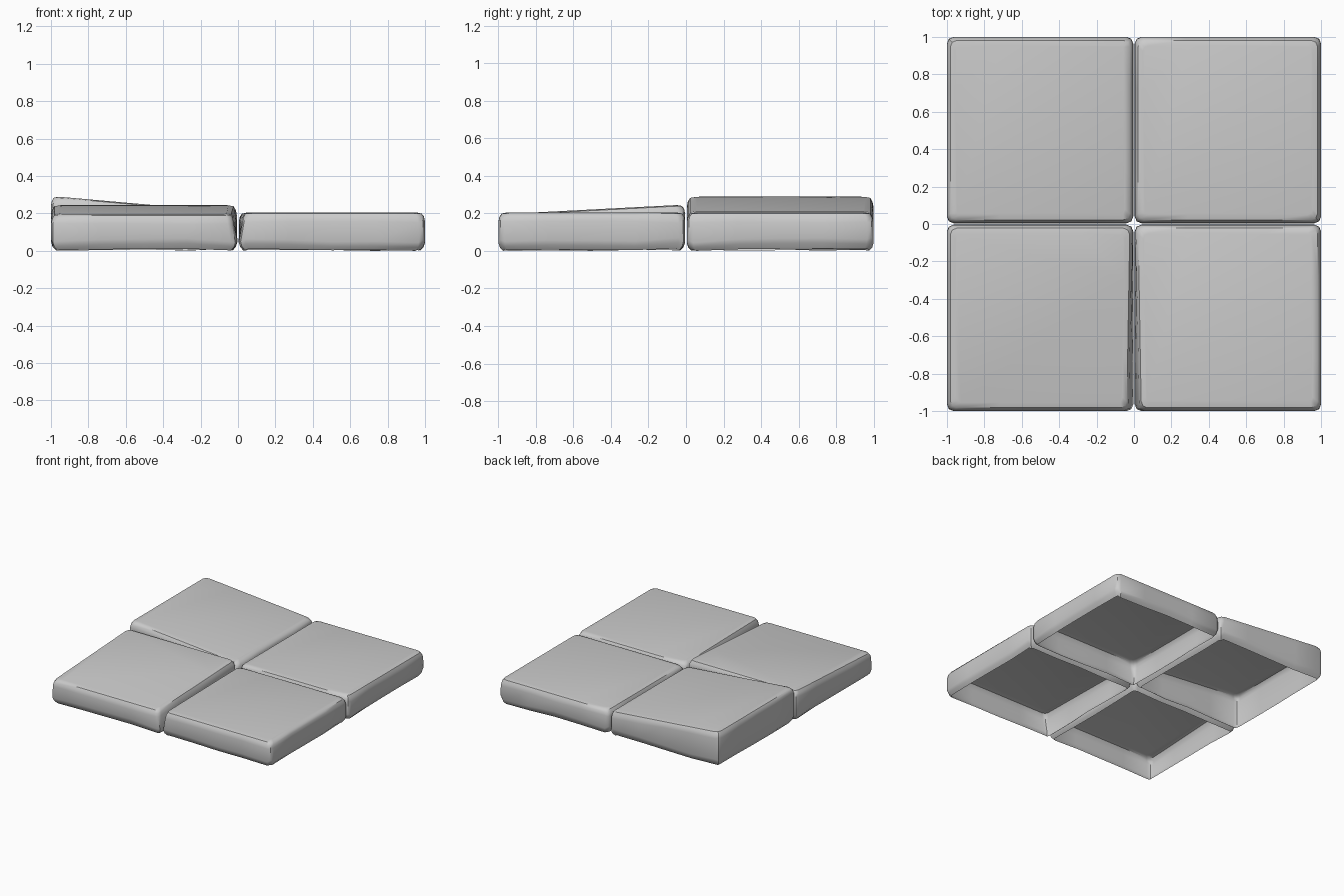
import bpy, bmesh, math, random

if "Cube" in bpy.data.objects:
    bpy.data.objects.remove(bpy.data.objects["Cube"])

random.seed(4)


def outline(x0, x1, y0, y1, inset, corner):
    """Chamfer-rounded rectangle with three extra points along each side."""
    x0, x1, y0, y1 = x0 + inset, x1 - inset, y0 + inset, y1 - inset
    pts = []
    corners = [(x1, y0, -90), (x1, y1, 0), (x0, y1, 90), (x0, y0, 180)]
    arcs = []
    for cx, cy, start in corners:
        ox = cx - math.copysign(corner, cx - (x0 + x1) / 2)
        oy = cy - math.copysign(corner, cy - (y0 + y1) / 2)
        arcs.append([(ox + corner * math.cos(math.radians(start + a)),
                      oy + corner * math.sin(math.radians(start + a))) for a in (0, 45, 90)])
    for i, arc in enumerate(arcs):
        pts += arc
        a, b = arc[-1], arcs[(i + 1) % 4][0]
        pts += [(a[0] + (b[0] - a[0]) * t, a[1] + (b[1] - a[1]) * t) for t in (0.25, 0.5, 0.75)]
    return pts


def slab(name, bounds, top, worn=None):
    """Hollow paving slab: worn walls, soft top edge, open underside."""
    bm = bmesh.new()
    n = len(outline(*bounds, 0, 0.03))
    chip = [random.uniform(-0.012, 0.014) for _ in range(n)]
    # inset, corner radius, absolute z or drop below the top
    profile = [(0.026, 0.025, 0.0, None), (0.008, 0.03, 0.03, None), (0.0, 0.035, 0.055, None),
               (0.001, 0.035, None, 0.045), (0.006, 0.035, None, 0.02),
               (0.018, 0.035, None, 0.006), (0.045, 0.03, None, 0.0)]
    rings = []
    for k, (inset, corner, z, drop) in enumerate(profile):
        ring = []
        for i, (x, y) in enumerate(outline(*bounds, inset, corner)):
            h = z if drop is None else top(x, y) - drop
            if k == 0:
                h = max(0.0, 0.006 + chip[i] * 0.5)
            elif k in (1, 2):
                h += chip[i]
            elif k in (3, 4):
                h -= abs(chip[i]) * 0.8
            if worn and k >= 3:
                x = worn(x, y)
            ring.append(bm.verts.new((x, y, h)))
        rings.append(ring)
    for lo, hi in zip(rings, rings[1:]):
        for i in range(n):
            j = (i + 1) % n
            bm.faces.new((lo[i], lo[j], hi[j], hi[i]))
    bm.faces.new(rings[-1])
    for f in bm.faces:
        f.smooth = True
    me = bpy.data.meshes.new(name)
    bm.to_mesh(me)
    bm.free()
    ob = bpy.data.objects.new(name, me)
    bpy.context.collection.objects.link(ob)
    bpy.context.view_layer.objects.active = ob
    ob.select_set(True)
    bpy.ops.object.shade_smooth_by_angle(angle=math.radians(40))
    ob.select_set(False)


G = 0.004  # half of the joint between slabs


def pull(side):
    """Wear the inner edge back towards the front of the joint."""
    return lambda x, y: x + side * 0.02 * max(0, -y) * max(0, 1 - abs(x) / 0.15)


# Two tilted slabs on the left, two level slabs on the right
slab("slab_front_left", (-1, -G, -1, -G), lambda x, y: 0.247 + 0.052 * y, pull(-1))
slab("slab_back_left", (-1, -G, G, 1), lambda x, y: 0.205 - 0.088 * x)
slab("slab_front_right", (G, 1, -1, -G), lambda x, y: 0.205, pull(1))
slab("slab_back_right", (G, 1, G, 1), lambda x, y: 0.205)
